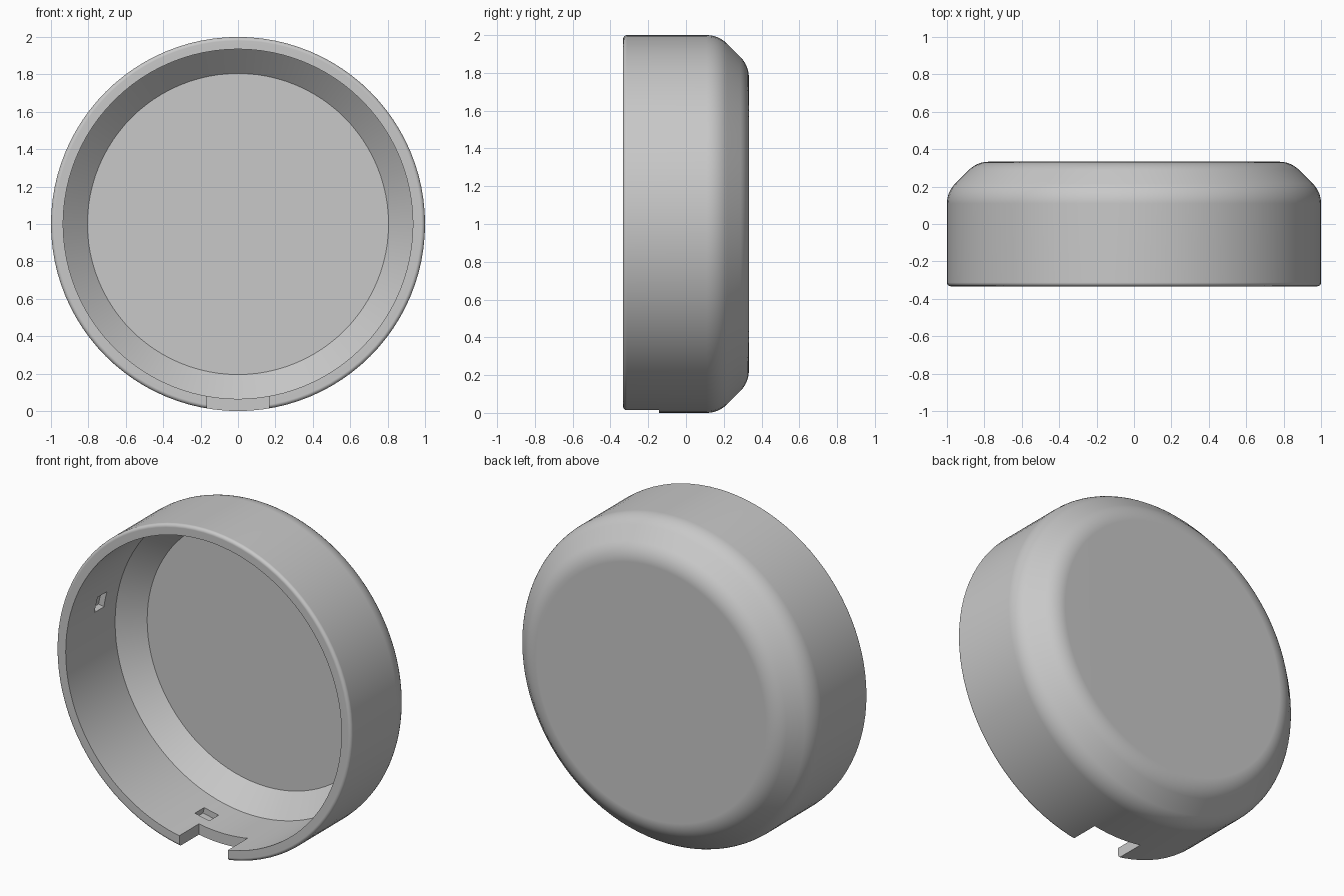
import bpy, bmesh, math
from mathutils import Vector, Matrix

cube = bpy.data.objects.get("Cube")
if cube:
    bpy.data.objects.remove(cube, do_unlink=True)

SEGMENTS = 96
HALF_DEPTH = 0.333

grey = bpy.data.materials.new("plain_grey")
grey.use_nodes = True
colour = (0.58, 0.58, 0.58, 1)
grey.diffuse_color = colour
grey.node_tree.nodes["Principled BSDF"].inputs["Base Color"].default_value = colour


def make_object(name, bm):
    bmesh.ops.recalc_face_normals(bm, faces=bm.faces)
    mesh = bpy.data.meshes.new(name)
    bm.to_mesh(mesh)
    bm.free()
    mesh.materials.append(grey)
    obj = bpy.data.objects.new(name, mesh)
    bpy.context.collection.objects.link(obj)
    return obj


def fillet(before, corner, after, radius, steps):
    """Points of a round tangent to both sides of a profile corner."""
    a, c, b = Vector(before), Vector(corner), Vector(after)
    u, v = (a - c).normalized(), (b - c).normalized()
    half = u.angle(v) / 2
    centre = c + (u + v).normalized() * radius / math.sin(half)
    start = c + u * radius / math.tan(half) - centre
    end = c + v * radius / math.tan(half) - centre
    sweep = math.pi - 2 * half
    points = []
    for i in range(steps + 1):
        t = i / steps
        points.append(centre + (start * math.sin((1 - t) * sweep)
                                + end * math.sin(t * sweep)) / math.sin(sweep))
    return points


def box(name, size, matrix):
    bm = bmesh.new()
    bmesh.ops.create_cube(bm, size=1, matrix=matrix @ Matrix.Diagonal((*size, 1)))
    obj = make_object(name, bm)
    obj.hide_render = True
    return obj


# Shell section: (radius, depth, fillet radius)
corners = [
    (0, HALF_DEPTH, 0), (0.839, HALF_DEPTH, 0.15), (1, 0.172, 0.15),
    (1, -HALF_DEPTH, 0.02), (0.935, -HALF_DEPTH, 0),
    (0.935, 0.145, 0), (0.805, 0.27, 0), (0, 0.27, 0),
]
profile = []
for i, (r, y, radius) in enumerate(corners):
    if radius:
        profile += fillet(corners[i - 1][:2], (r, y), corners[i + 1][:2], radius, 6)
    else:
        profile.append(Vector((r, y)))

# Round shell, turned about the front-to-back axis
bm = bmesh.new()
verts = [bm.verts.new((p.x, p.y, 1)) for p in profile]
edges = [bm.edges.new(pair) for pair in zip(verts, verts[1:])]
bmesh.ops.spin(bm, geom=verts + edges, cent=(0, 0, 1), axis=(0, 1, 0),
               angle=math.tau, steps=SEGMENTS)
bmesh.ops.remove_doubles(bm, verts=bm.verts, dist=0.0001)
shell = make_object("round_shell", bm)

# Cable notch in the bottom of the front rim
cutters = [box("notch_cutter", (0.33, 0.4, 0.4),
               Matrix.Translation((0, -0.343, 0.1)))]

# Four shallow latch pockets around the inner wall
for quarter in range(4):
    angle = math.radians(90 * quarter - 12)
    place = (Matrix.Translation((0, -0.025, 1)) @ Matrix.Rotation(-angle, 4, 'Y')
             @ Matrix.Translation((0.935, 0, 0)))
    cutters.append(box("pocket_cutter", (0.07, 0.09, 0.1), place))

bpy.ops.object.select_all(action='DESELECT')
shell.select_set(True)
bpy.context.view_layer.objects.active = shell
for cutter in cutters:
    cut = shell.modifiers.new("cut", 'BOOLEAN')
    cut.operation = 'DIFFERENCE'
    cut.solver = 'EXACT'
    cut.object = cutter
    bpy.ops.object.modifier_apply(modifier=cut.name)
    bpy.data.objects.remove(cutter, do_unlink=True)

# Smooth rounds with crisp edges and flat end faces
bpy.ops.object.shade_smooth_by_angle(angle=math.radians(30))
weighted = shell.modifiers.new("flat_faces", 'WEIGHTED_NORMAL')
weighted.keep_sharp = True
